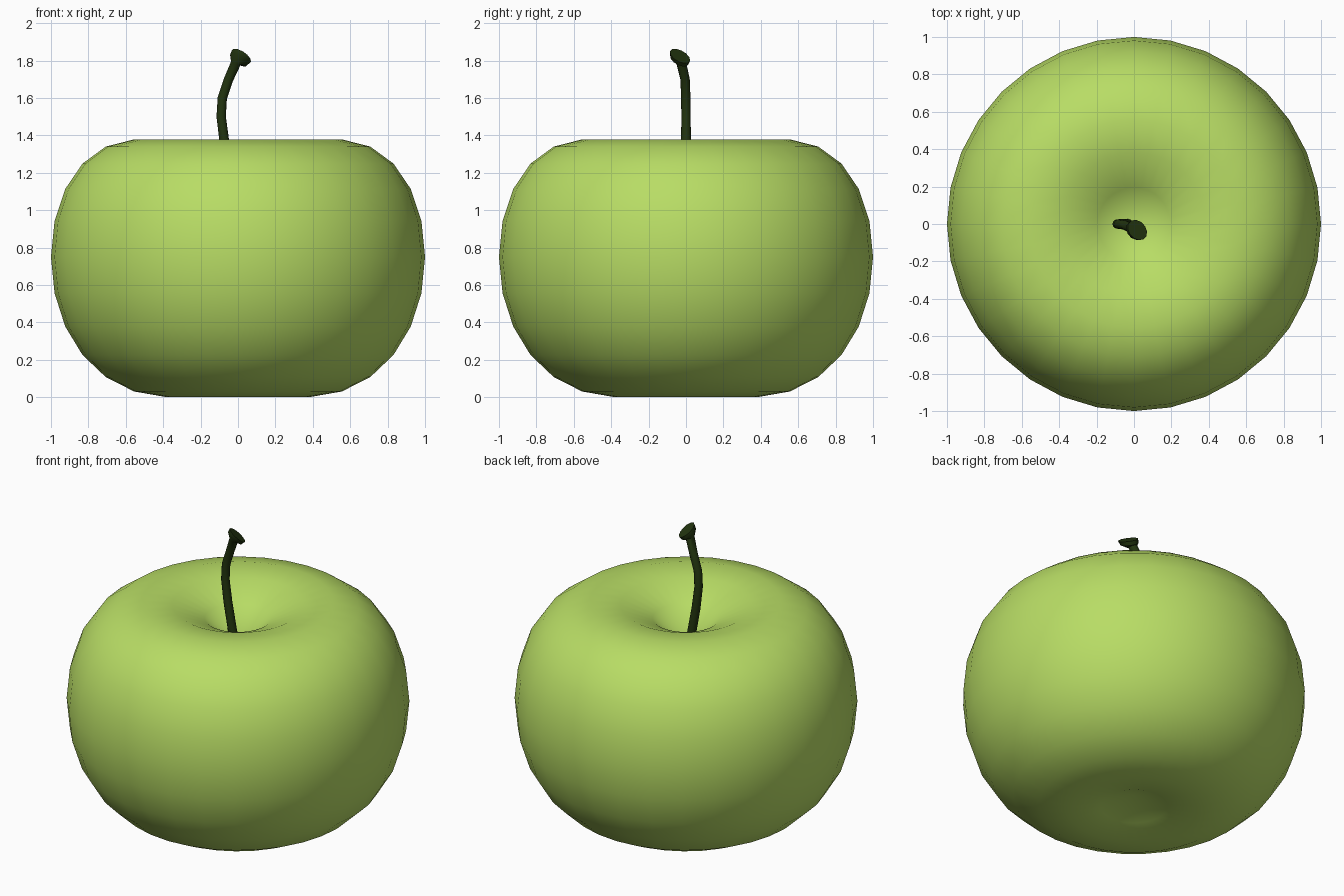
import bpy, bmesh, math
from mathutils import Vector

if "Cube" in bpy.data.objects:
    bpy.data.objects.remove(bpy.data.objects["Cube"])


def material(name, rgb):
    m = bpy.data.materials.new(name)
    m.diffuse_color = (*rgb, 1)
    m.use_nodes = True
    m.node_tree.nodes["Principled BSDF"].inputs["Base Color"].default_value = m.diffuse_color
    return m


def finish(bm, name, mat, angle):
    bmesh.ops.recalc_face_normals(bm, faces=bm.faces)
    me = bpy.data.meshes.new(name)
    bm.to_mesh(me)
    bm.free()
    me.materials.append(mat)
    ob = bpy.data.objects.new(name, me)
    bpy.context.collection.objects.link(ob)
    bpy.ops.object.select_all(action='DESELECT')
    ob.select_set(True)
    bpy.context.view_layer.objects.active = ob
    bpy.ops.object.shade_smooth_by_angle(angle=math.radians(angle))


green = material("apple green", (0.48, 0.72, 0.13))
dark = material("dark stem green", (0.017, 0.036, 0.005))

# Apple body: sphere with both poles pushed in by a sharp falloff
bm = bmesh.new()
bmesh.ops.create_uvsphere(bm, u_segments=32, v_segments=16, radius=1)
for v in bm.verts:
    p = v.co.copy()
    for pole, depth in ((1, 0.625), (-1, 0.345)):
        t = max(0, 1 - (p - Vector((0, 0, pole))).length / 1.35)
        v.co.z -= pole * depth * t * t
    v.co.z += 0.75
finish(bm, "apple_body", green, 180)

# Stem: rings swept along a bent path, ending in a flared tilted cap
tilt = Vector((0.5, 0.42, 0.76)).normalized()
up = Vector((0, 0, 1))
rings = [  # centre, radius, axis
    ((-0.02, 0, 1.08), 0.027, Vector((-0.2, 0, 1))),
    ((-0.072, 0, 1.36), 0.026, Vector((-0.17, 0, 1))),
    ((-0.09, 0, 1.50), 0.025, up),
    ((-0.084, -0.001, 1.60), 0.025, Vector((0.2, 0, 1))),
    ((-0.05, -0.005, 1.70), 0.025, Vector((0.4, -0.08, 1))),
    ((-0.012, -0.025, 1.785), 0.027, Vector((0.4, 0, 1))),
    ((0.004, -0.036, 1.803), 0.054, tilt),
    ((0.018, -0.032, 1.824), 0.060, tilt),
]
N = 12
bm = bmesh.new()
loops = []
for c, r, axis in rings:
    q = up.rotation_difference(axis.normalized())
    loops.append([bm.verts.new(Vector(c) + q @ Vector((
        r * math.cos(2 * math.pi * i / N), r * math.sin(2 * math.pi * i / N), 0)))
        for i in range(N)])
for a, b in zip(loops, loops[1:]):
    for i in range(N):
        j = (i + 1) % N
        bm.faces.new((a[i], a[j], b[j], b[i]))
bm.faces.new(loops[0][::-1])
bm.faces.new(loops[-1])
finish(bm, "stem", dark, 40)
